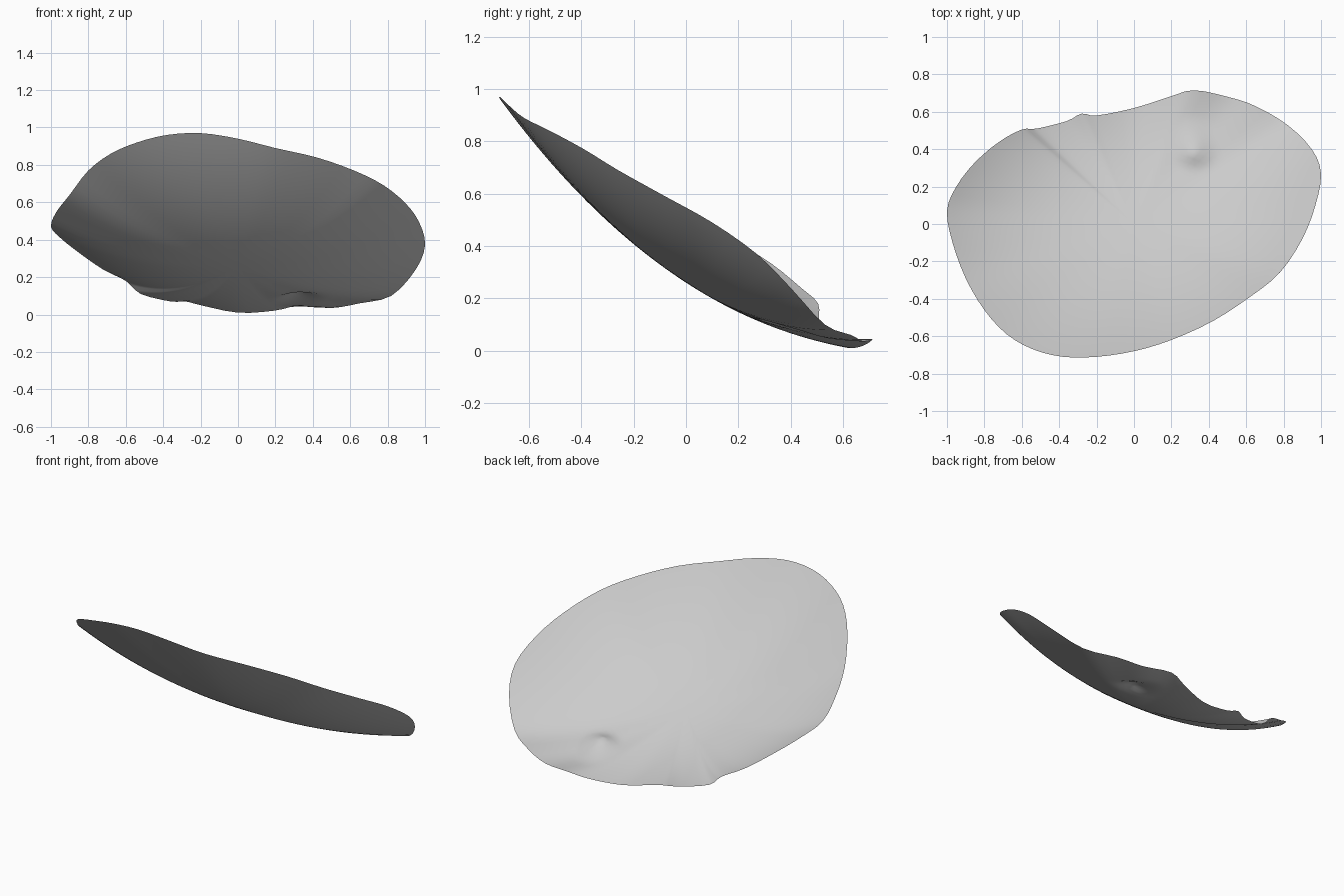
import bpy, bmesh, math
from mathutils import Vector

cube = bpy.data.objects.get("Cube")
if cube:
    bpy.data.objects.remove(cube, do_unlink=True)

# Rim of the tilted dish, walked round from the right tip
RIM = [Vector(p) for p in (
    (-1, .07, .47), (-.97, -.1, .55), (-.9, -.29, .64), (-.8, -.46, .77),
    (-.68, -.59, .86), (-.54, -.67, .92), (-.38, -.71, .96), (-.2, -.71, .97),
    (0, -.68, .94), (.2, -.62, .89), (.42, -.52, .84), (.62, -.39, .77),
    (.78, -.26, .69), (.9, -.08, .59), (.97, .1, .49), (1, .27, .37),
    (.95, .4, .24), (.82, .53, .1), (.65, .63, .06), (.5, .68, .035),
    (.32, .715, .045), (.19, .68, .02), (0, .62, .01), (-.2, .58, .05),
    (-.28, .59, .07), (-.36, .55, .07), (-.52, .51, .11), (-.6, .505, .18),
    (-.72, .44, .24), (-.85, .33, .33), (-.95, .2, .41))]
STEPS = 3
RINGS = 30


def smooth_loop(points, steps):
    """Closed curve running through every point."""
    out = []
    n = len(points)
    for i in range(n):
        a, b, c, d = (points[(i + k) % n] for k in (-1, 0, 1, 2))
        for s in range(steps):
            t = s / steps
            out.append(b + (c - a) * t / 2 + (a * 2 - b * 5 + c * 4 - d) * t**2 / 2
                       + (b * 3 - a - c * 3 + d) * t**3 / 2)
    return out


def keel(y):
    """Height of the lowest line along the dish."""
    return .26 - .65 * y + .43 * y**2 - .092 * y**3


def pinch(x, y):
    """Small pinched peak near the back edge, with a ridge toward the rim."""
    dx, dy = x - .32, y - .38
    reach = .2 if dy > 0 else .1
    return .05 * max(0, 1 - math.hypot(dx / .13, dy / reach)) ** 1.3


def surface_point(rim, t):
    x, y = rim.x * t, rim.y * t
    lift = (rim.z - keel(rim.y)) * t ** 2.3
    return Vector((x, y, max(0, keel(y) + lift + pinch(x, y))))


# Dish surface: rings of points joined from the middle to the rim
bm = bmesh.new()
loop = smooth_loop(RIM, STEPS)
centre = bm.verts.new((0, 0, keel(0)))
rings = [[bm.verts.new(surface_point(p, r / RINGS)) for p in loop]
         for r in range(1, RINGS + 1)]
for j in range(len(loop)):
    k = (j + 1) % len(loop)
    bm.faces.new((centre, rings[0][j], rings[0][k]))
    for inner, outer in zip(rings, rings[1:]):
        bm.faces.new((inner[j], outer[j], outer[k], inner[k]))
for face in bm.faces:
    face.smooth = True
mesh = bpy.data.meshes.new("curved_dish")
bm.to_mesh(mesh)
bm.free()
dish = bpy.data.objects.new("curved_dish", mesh)
bpy.context.collection.objects.link(dish)

# Plain grey material
grey = bpy.data.materials.new("light_grey")
grey.use_nodes = True
colour = (.6, .6, .6, 1)
grey.diffuse_color = colour
grey.node_tree.nodes["Principled BSDF"].inputs["Base Color"].default_value = colour
mesh.materials.append(grey)
